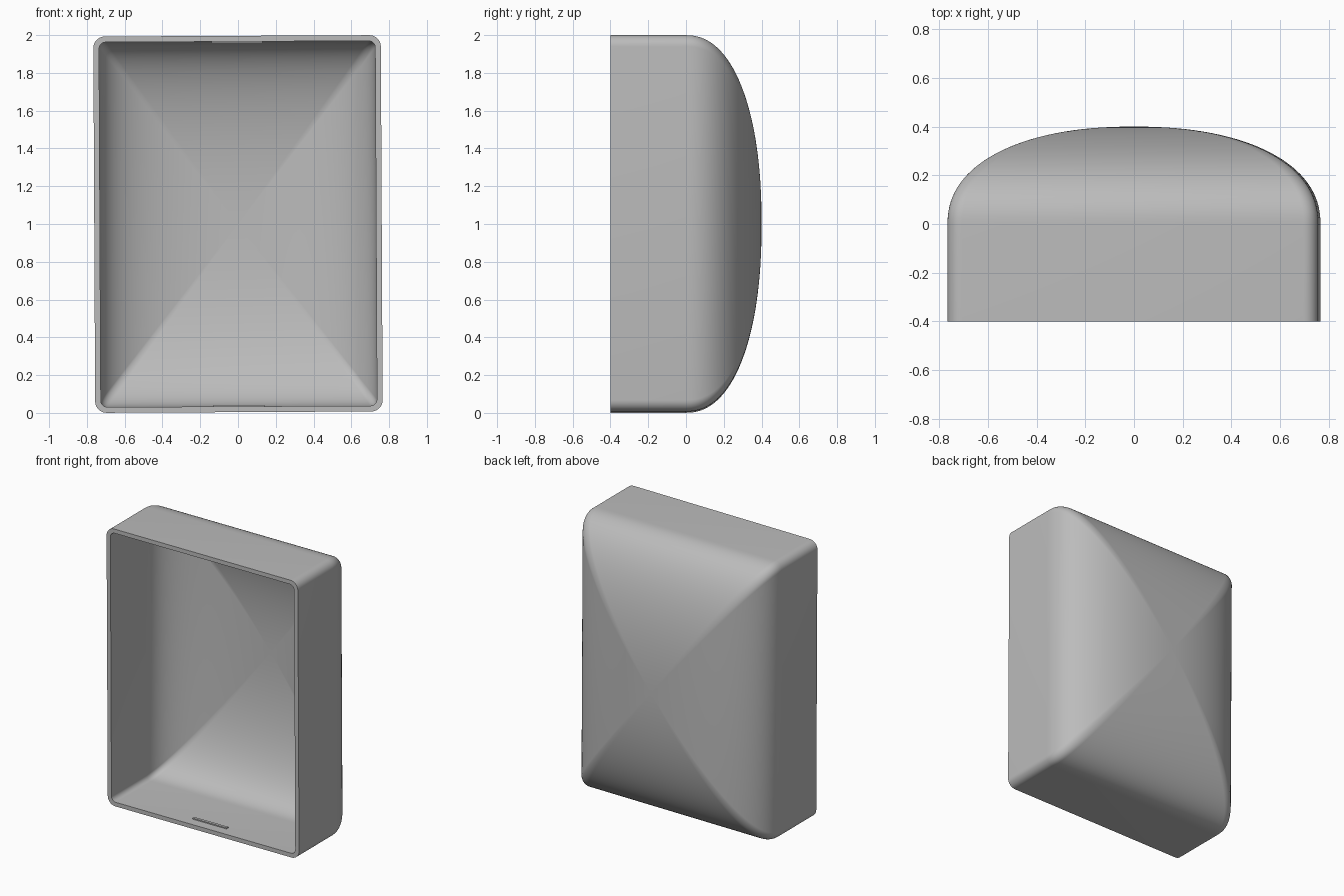
import bpy
import bmesh
from math import sin, cos, pi
from mathutils import Matrix

cube = bpy.data.objects.get("Cube")
if cube:
    bpy.data.objects.remove(cube, do_unlink=True)

grey = bpy.data.materials.new("plain grey")
grey.use_nodes = True
colour = (0.5, 0.5, 0.5, 1)
grey.diffuse_color = colour
grey.node_tree.nodes["Principled BSDF"].inputs["Base Color"].default_value = colour

HALF_X, HALF_Z, DEPTH = 0.761, 0.996, 0.4
WALL = 0.03
RINGS, CORNER_STEPS = 32, 8
POWER = 0.9    # below 1 makes the dome a little squarer than an ellipse
TILT = Matrix.Translation((0, 0, 1)) @ Matrix.Rotation(-0.005, 4, "Y")


def rounded_rectangle(half_x, half_z, radius):
    """Outline points of a rounded rectangle in the xz plane."""
    points = []
    for corner, (sx, sz) in enumerate([(1, 1), (-1, 1), (-1, -1), (1, -1)]):
        for i in range(CORNER_STEPS + 1):
            a = (corner + i / CORNER_STEPS) * pi / 2
            points.append((sx * (half_x - radius) + radius * cos(a),
                           sz * (half_z - radius) + radius * sin(a)))
    return points


def domed_skin(bm, inset, radius):
    """Straight side walls that close into a dome; returns the open rim."""
    outline = rounded_rectangle(HALF_X - inset, HALF_Z - inset, radius)
    rows = [(1, -DEPTH)]
    for i in range(RINGS):
        t = i / RINGS * pi / 2
        rows.append((cos(t) ** POWER, (DEPTH - inset) * sin(t) ** POWER))
    loops = [[bm.verts.new((x * s, y, z * s)) for x, z in outline] for s, y in rows]
    n = len(outline)
    for a, b in zip(loops, loops[1:]):
        for i in range(n):
            j = (i + 1) % n
            bm.faces.new((a[i], a[j], b[j], b[i]))
    tip = bm.verts.new((0, DEPTH - inset, 0))
    for i in range(n):
        bm.faces.new((loops[-1][i], loops[-1][(i + 1) % n], tip))
    return loops[0]


def finish(name, bm):
    bmesh.ops.recalc_face_normals(bm, faces=bm.faces)
    bm.transform(TILT)
    mesh = bpy.data.meshes.new(name)
    bm.to_mesh(mesh)
    bm.free()
    mesh.materials.append(grey)
    obj = bpy.data.objects.new(name, mesh)
    bpy.context.collection.objects.link(obj)
    return obj


# Hollow shell: outer and inner skins joined by a flat rim
bm = bmesh.new()
outer = domed_skin(bm, 0, 0.06)
inner = domed_skin(bm, WALL, 0.035)
for i in range(len(outer)):
    j = (i + 1) % len(outer)
    bm.faces.new((outer[i], outer[j], inner[j], inner[i]))
shell = finish("domed_shell", bm)
bpy.ops.object.select_all(action="DESELECT")
shell.select_set(True)
bpy.context.view_layer.objects.active = shell
bpy.ops.object.shade_smooth_by_angle()

# Thin snap ridges inside the top and bottom walls
for name, side in (("top_ridge", 1), ("bottom_ridge", -1)):
    bm = bmesh.new()
    bmesh.ops.create_cube(bm, size=1)
    bm.transform(Matrix.Translation((0, -0.32, side * (HALF_Z - WALL)))
                 @ Matrix.Diagonal((0.27, 0.02, 0.016, 1)))
    finish(name, bm)
